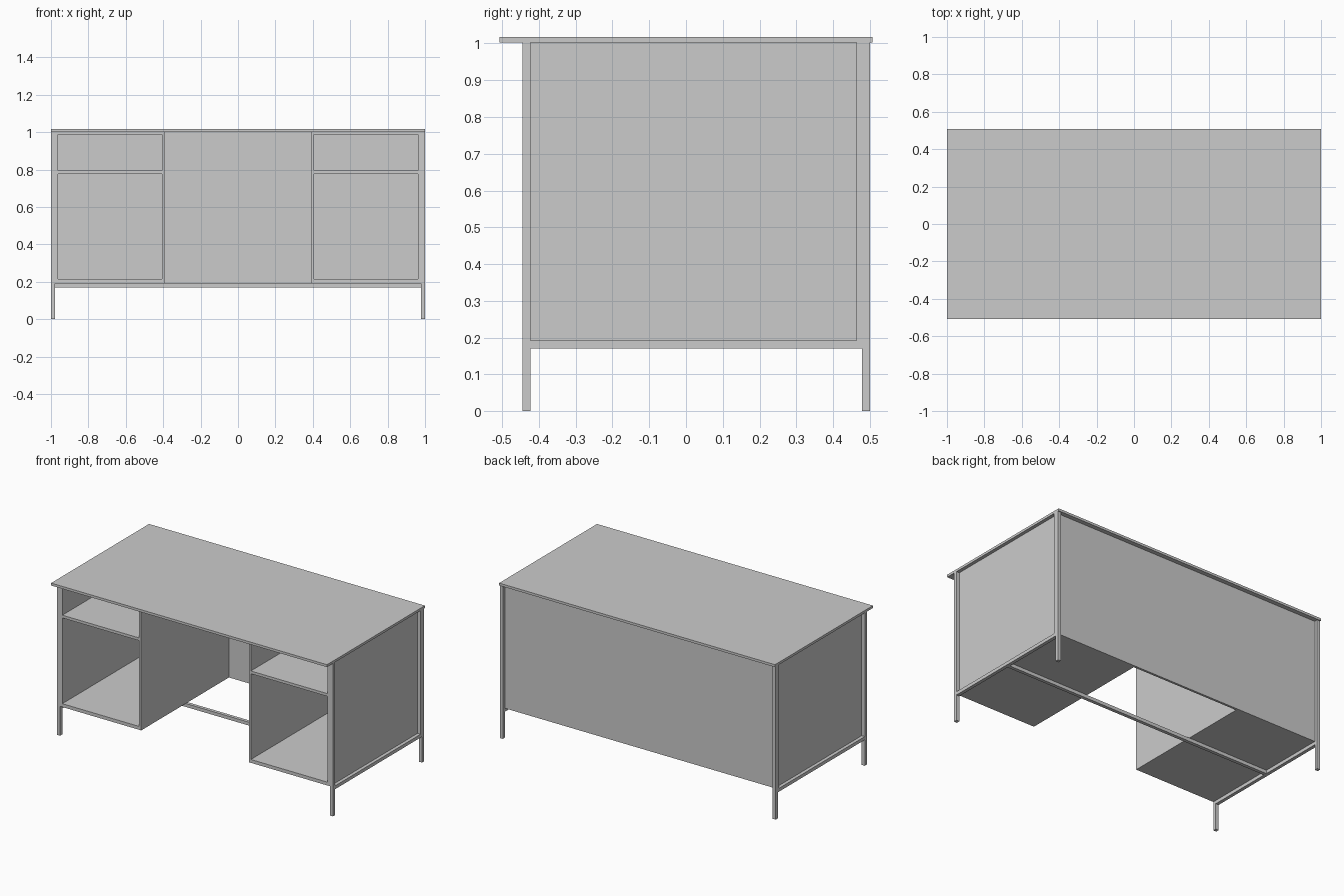
import bpy

if "Cube" in bpy.data.objects:
    bpy.data.objects.remove(bpy.data.objects["Cube"])


def box(name, x, y, z):
    """Axis-aligned box given (min, max) on each axis."""
    bpy.ops.mesh.primitive_cube_add(
        size=1, location=[(a + b) / 2 for a, b in (x, y, z)])
    ob = bpy.context.object
    ob.name = name
    ob.scale = [abs(b - a) for a, b in (x, y, z)]
    bpy.ops.object.transform_apply(location=True, scale=True)
    return ob


TOP = 1.002             # underside of the desktop
FRONT, BACK = -0.445, 0.463
BAR = 0.022             # square tube width
RAIL_Z = (0.170, 0.192)

# Desktop and rear modesty panel
box("desktop", (-1, 1), (-0.507, 0.507), (TOP, 1.018))
box("back_panel", (-1, 1), (BACK, 0.478), (0.192, TOP))

# Foot bar joining the two side rails
box("foot_bar", (-1 + BAR, 1 - BAR), (0.016, 0.038), RAIL_Z)

for side, s in (("left", -1), ("right", 1)):
    def part(name, x0, x1, y, z):
        box(f"{side}_{name}", (s * x0, s * x1), y, z)

    # Side frame: two legs and a low rail
    part("front_leg", 1 - BAR, 1, (FRONT, FRONT + BAR), (0, TOP))
    part("back_leg", 1 - BAR, 1, (0.478, 0.500), (0, TOP))
    part("side_rail", 1 - BAR, 1, (FRONT + BAR, 0.478), RAIL_Z)

    # Open pedestal cabinet with a shelf
    depth = (FRONT, BACK)
    part("cabinet_outer_wall", 0.962, 0.978, depth, (0.192, TOP))
    part("cabinet_inner_wall", 0.390, 0.405, depth, (0.192, TOP))
    for name, z in (("floor", (0.192, 0.214)),
                    ("shelf", (0.776, 0.794)),
                    ("ceiling", (0.988, TOP))):
        part("cabinet_" + name, 0.405, 0.962, depth, z)
